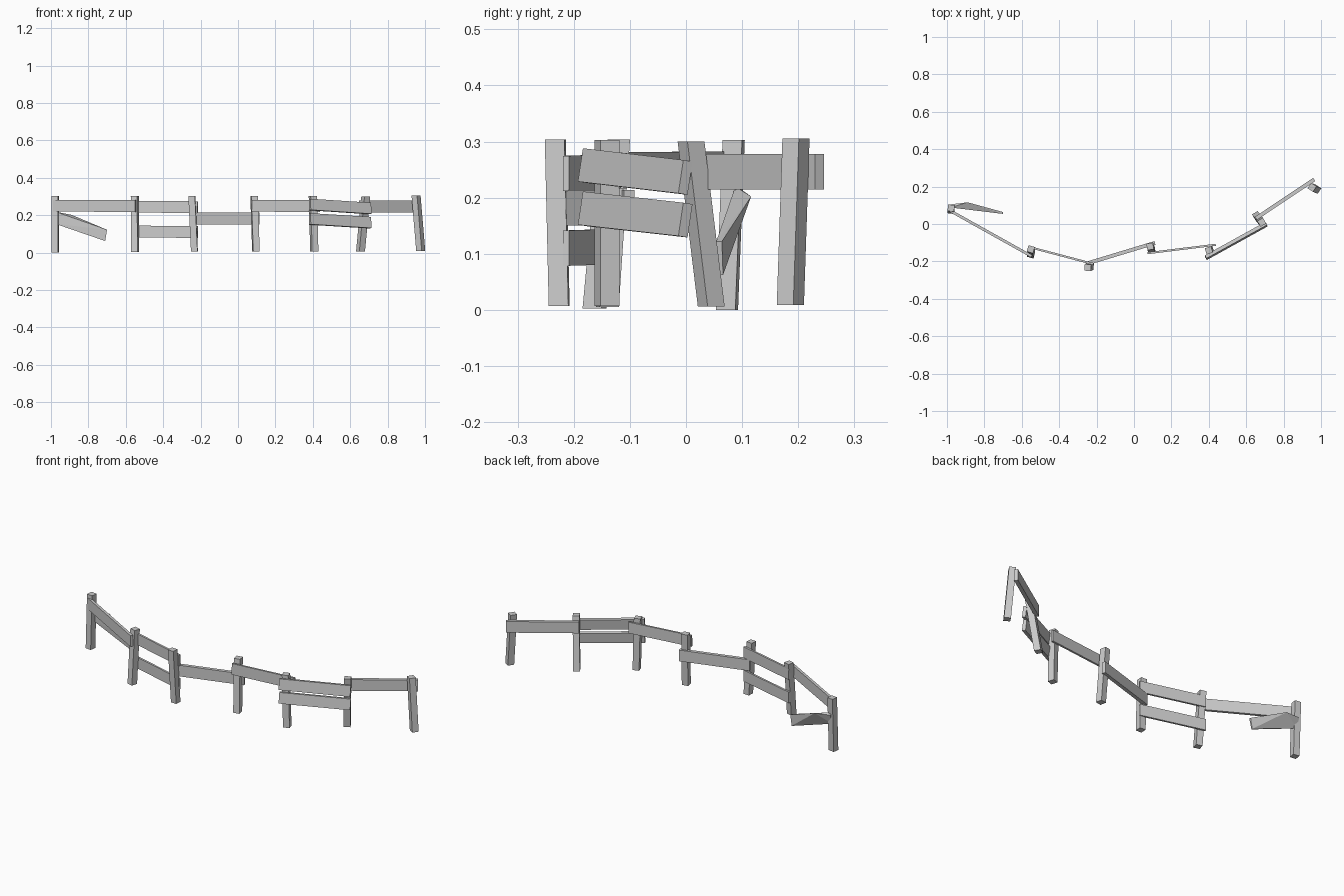
import bpy, bmesh
from math import radians
from mathutils import Vector, Matrix

cube = bpy.data.objects.get("Cube")
if cube:
    bpy.data.objects.remove(cube, do_unlink=True)

grey = bpy.data.materials.new("weathered_grey")
grey.use_nodes = True
tone = (0.6, 0.6, 0.6, 1)
grey.diffuse_color = tone
grey.node_tree.nodes["Principled BSDF"].inputs["Base Color"].default_value = tone


def finish(name, bm):
    bmesh.ops.recalc_face_normals(bm, faces=bm.faces)
    mesh = bpy.data.meshes.new(name)
    bm.to_mesh(mesh)
    bm.free()
    mesh.materials.append(grey)
    obj = bpy.data.objects.new(name, mesh)
    bpy.context.collection.objects.link(obj)
    return obj


def post(name, foot, head, yaw, size=0.035):
    """Square post leaning from foot to head."""
    bm = bmesh.new()
    bmesh.ops.create_cube(bm, size=1)
    turn = Matrix.Rotation(radians(yaw), 3, 'Z')
    foot, head = Vector(foot), Vector(head)
    for v in bm.verts:
        base = head if v.co.z > 0 else foot
        v.co = base + turn @ Vector((v.co.x * size, v.co.y * size, 0))
    finish(name, bm)


def rail(name, start, end, thick, height=0.063, roll=0):
    """Flat board whose centre line runs from start to end."""
    start, end = Vector(start), Vector(end)
    along = (end - start).normalized()
    side = Vector((0, 0, 1)).cross(along).normalized()
    spin = Matrix.Rotation(radians(roll), 3, along)
    side, up = spin @ side, spin @ along.cross(side)
    bm = bmesh.new()
    bmesh.ops.create_cube(bm, size=1)
    for v in bm.verts:
        base = end if v.co.x > 0 else start
        v.co = base + side * v.co.y * thick + up * v.co.z * height
    finish(name, bm)


# Posts, each with its own lean and turn
posts = [
    ((-0.978, 0.073, 0.0), (-0.978, 0.085, 0.303), -8),
    ((-0.550, -0.163, 0.002), (-0.552, -0.135, 0.303), -15),
    ((-0.233, -0.226, 0.007), (-0.247, -0.233, 0.304), -4),
    ((0.096, -0.140, 0.005), (0.086, -0.120, 0.304), 10),
    ((0.408, -0.141, 0.007), (0.400, -0.141, 0.303), 18),
    ((0.655, 0.045, 0.006), (0.683, 0.009, 0.300), 30),
    ((0.977, 0.186, 0.009), (0.952, 0.196, 0.305), -33),
]
for i, (foot, head, yaw) in enumerate(posts, 1):
    post(f"post_{i}", foot, head, yaw)

# Rails spanning neighbouring posts
rail("rail_1", (-0.985, 0.072, 0.251), (-0.548, -0.172, 0.249), 0.015)
for level, left, right in (("upper", 0.246, 0.243), ("lower", 0.113, 0.110)):
    rail(f"rail_2_{level}", (-0.565, -0.122, left), (-0.216, -0.214, right), 0.011)
rail("rail_3", (-0.255, -0.212, 0.182), (0.112, -0.101, 0.182), 0.020)
rail("rail_4", (0.073, -0.156, 0.251), (0.437, -0.111, 0.248), 0.011)
for level, left, right in (("upper", 0.257, 0.236), ("lower", 0.180, 0.160)):
    rail(f"rail_5_{level}", (0.384, -0.180, left), (0.708, -0.001, right), 0.019, 0.060, -8)
rail("rail_6", (0.652, 0.030, 0.246), (0.963, 0.238, 0.246), 0.020)

# Fallen rail with a splintered, wedge-shaped end
bm = bmesh.new()
wedge = [(-0.98, 0.088, 0.220), (-0.98, 0.088, 0.155), (-0.98, 0.105, 0.210),
         (-0.89, 0.116, 0.202), (-0.70, 0.054, 0.122), (-0.71, 0.059, 0.062),
         (-0.70, 0.064, 0.122), (-0.71, 0.066, 0.062)]
for co in wedge:
    bm.verts.new(co)
bmesh.ops.convex_hull(bm, input=bm.verts)
finish("fallen_rail", bm)
